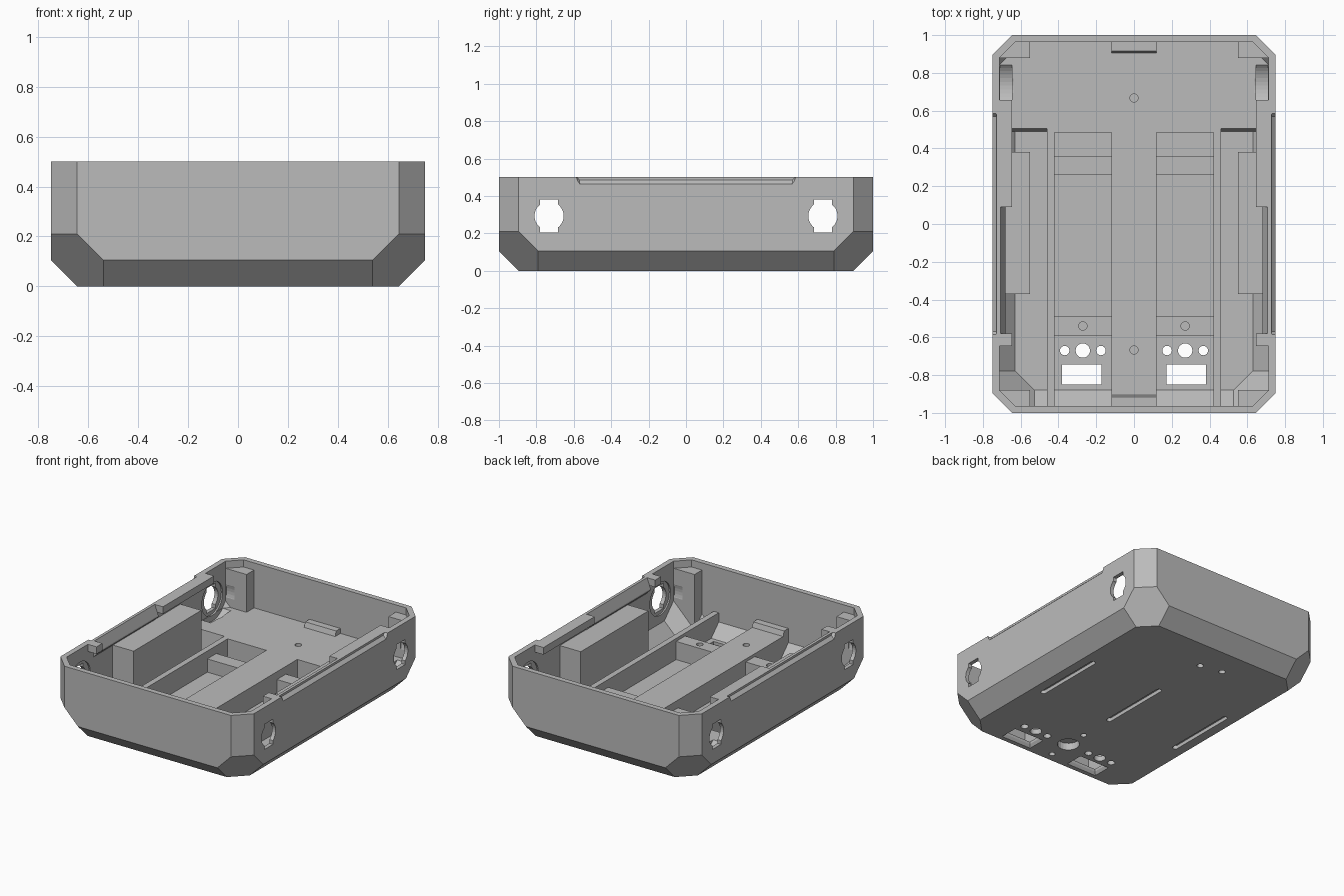
import bpy, bmesh, math
from mathutils import Matrix, Vector
from itertools import product

if "Cube" in bpy.data.objects:
    bpy.data.objects.remove(bpy.data.objects["Cube"])

grey = bpy.data.materials.new("plain grey")
grey.use_nodes = True
COLOR = (0.5, 0.5, 0.5, 1)
grey.diffuse_color = COLOR
grey.node_tree.nodes["Principled BSDF"].inputs["Base Color"].default_value = COLOR

SIDES = (1, -1)
DECK = 0.185
WALL = 0.0375


def finish(name, bm):
    mesh = bpy.data.meshes.new(name)
    bmesh.ops.recalc_face_normals(bm, faces=bm.faces)
    bm.to_mesh(mesh)
    bm.free()
    mesh.materials.append(grey)
    ob = bpy.data.objects.new(name, mesh)
    bpy.context.collection.objects.link(ob)
    return ob


def hull(name, points):
    bm = bmesh.new()
    for p in points:
        bm.verts.new(p)
    bmesh.ops.convex_hull(bm, input=bm.verts)
    bmesh.ops.dissolve_limit(bm, angle_limit=0.01, verts=bm.verts, edges=bm.edges)
    return finish(name, bm)


def box(name, xs, ys, zs):
    return hull(name, product(xs, ys, zs))


def cylinder(name, center, radius, depth, axis="Z", sides=32):
    bm = bmesh.new()
    turn = Matrix.Rotation(math.pi / 2, 4, "Y") if axis == "X" else Matrix()
    bmesh.ops.create_cone(bm, cap_ends=True, segments=sides, radius1=radius, radius2=radius,
                          depth=depth, matrix=Matrix.Translation(Vector(center)) @ turn)
    return finish(name, bm)


def tub(name, t, top):
    """Chamfered tray solid, inset by t."""
    e, k = 0.105 - 0.586 * t, 0.315 - 1.268 * t
    d = k - e
    corner = [(e, 0, d), (0, e, d), (0, d, e), (e, d, 0), (d, e, 0), (d, 0, e),
              (e, 0, top - t), (0, e, top - t)]
    return hull(name, [(sx * (0.75 - t - a), sy * (1 - t - b), t + c)
                       for sx, sy in product(SIDES, SIDES) for a, b, c in corner])


def boolean(target, tool, operation="DIFFERENCE"):
    mod = target.modifiers.new("cut", "BOOLEAN")
    mod.object, mod.operation, mod.solver = tool, operation, "EXACT"
    bpy.context.view_layer.objects.active = target
    bpy.ops.object.modifier_apply(modifier=mod.name)
    bpy.data.objects.remove(tool)


def hollow(target, region):
    """Remove the part of the inner cavity lying inside a region."""
    boolean(region, tub("cavity", WALL, 0.7), "INTERSECT")
    boolean(target, region)


# Tray body with a solid deck, then side channels and two bays
body = tub("tray_body", 0, 0.5)
hollow(body, box("upper_room", (-1, 1), (-1.1, 1.1), (DECK, 0.65)))
for s in SIDES:
    hollow(body, hull("side_channel", [(s * x, y, z) for x in (0.46, 0.9)
                                       for y, z in ((-1.1, 0), (-1.1, 0.25), (0.485, 0), (0.485, 0.04),
                                                    (0.505, DECK), (0.505, 0.25))]))
    hollow(body, box("bay", (s * 0.12, s * 0.42), (-1.1, 0.485), (0, 0.25)))

# Corner posts, plain in front and relieved behind the side openings
posts = []
for sx, sy in product(SIDES, SIDES):
    post = box("corner_post", (sx * 0.55, sx * 0.73), (sy * 0.88, sy * 0.98), (0.06, 0.45))
    boolean(post, tub("clip", 0.02, 0.6), "INTERSECT")
    posts.append(post)

# Side openings: keyed hole, shallow seat and round clearance
for sx, sy in product(SIDES, SIDES):
    y, z = sy * 0.732, 0.293
    boolean(body, cylinder("hole", (sx * 0.74, y, z), 0.078, 0.2, "X"))
    boolean(body, box("key", (sx * 0.66, sx * 0.8), (y - 0.048, y + 0.048), (z - 0.088, z + 0.088)))
    boolean(body, cylinder("seat", (sx * 0.68, y, z), 0.115, 0.085, "X"))
    for part in [body] + posts:
        boolean(part, cylinder("clearance", (sx * 0.6775, y, z), 0.155, 0.065, "X", 48))

# Outer grooves along the side rims
for s in SIDES:
    boolean(body, hull("rim_groove", [(s * x, y * e, z) for y in SIDES for x, e, z in
                                      ((0.728, 0.59, 0.51), (0.77, 0.59, 0.51), (0.728, 0.57, 0.485),
                                       (0.77, 0.565, 0.445))]))

# Openings through the bay floors, flared below
for s in SIDES:
    cx = s * 0.277
    boolean(body, box("window", (cx - 0.105, cx + 0.105), (-0.85, -0.745), (-0.1, 0.1)))
    boolean(body, hull("flare", [(cx + a * (0.105 + f), -0.797 + b * (0.052 + f), z)
                                 for a, b in product(SIDES, SIDES) for f, z in ((0.02, -0.01), (0, 0.02))]))
    for dx, r in ((0, 0.038), (0.096, 0.025), (-0.096, 0.025)):
        boolean(body, cylinder("port", (s * 0.271 + dx, -0.67, 0), r, 0.2))

# Blind slots and screw holes underneath
for x in (-0.56, 0, 0.56):
    boolean(body, box("slot", (x - 0.018, x + 0.018), (-0.25, 0.25), (-0.05, 0.025)))
    for y in (-0.25, 0.25):
        boolean(body, cylinder("slot_end", (x, y, 0), 0.018, 0.05, sides=16))
for x, y, r, depth in ((0, -0.665, 0.072, 0.1), (0, -0.51, 0.02, 0.1), (0, -0.83, 0.02, 0.1),
                       (0, 0.67, 0.022, 0.1), (-0.16, 0.7, 0.022, 0.1)):
    boolean(body, cylinder("screw_hole", (x, y, 0), r, depth, sides=24))

# Shallow holes in the deck
for y in SIDES:
    boolean(body, cylinder("deck_hole", (0, y * 0.667, DECK), 0.022, 0.06, sides=24))

for s in SIDES:
    # Cross bars in each bay
    box("rear_cross_bar", (s * 0.11, s * 0.43), (0.26, 0.36), (0.03, 0.13))
    bar = box("front_cross_bar", (s * 0.11, s * 0.43), (-0.59, -0.49), (0.03, 0.165))
    boolean(bar, cylinder("bar_hole", (s * 0.271, -0.54, 0.165), 0.022, 0.08, sides=24))
    # Large block against each side wall
    block = box("side_block", (s * 0.55, s * 0.73), (-0.37, 0.38), (0.03, 0.39))
    boolean(block, tub("clip", 0.02, 0.6), "INTERSECT")
    # Rim tabs and sloped catch
    for name, y0, y1 in (("long_rim_tab", 0.09, 0.657), ("short_rim_tab", -0.645, -0.58)):
        box(name, (s * 0.645, s * 0.72), (y0, y1), (0.45, 0.5))
    hull("sloped_catch", [(s * x, y, z) for y in (-0.58, 0.09)
                          for x, z in ((0.72, 0.5), (0.708, 0.5), (0.68, 0.43), (0.68, 0.42), (0.72, 0.38))])
    # Catch low on the end walls
    hull("end_catch", [(x, s * y, z) for x in (-0.12, 0.12)
                       for y, z in ((0.98, 0.17), (0.98, 0.22), (0.9, 0.17), (0.915, 0.22))])
